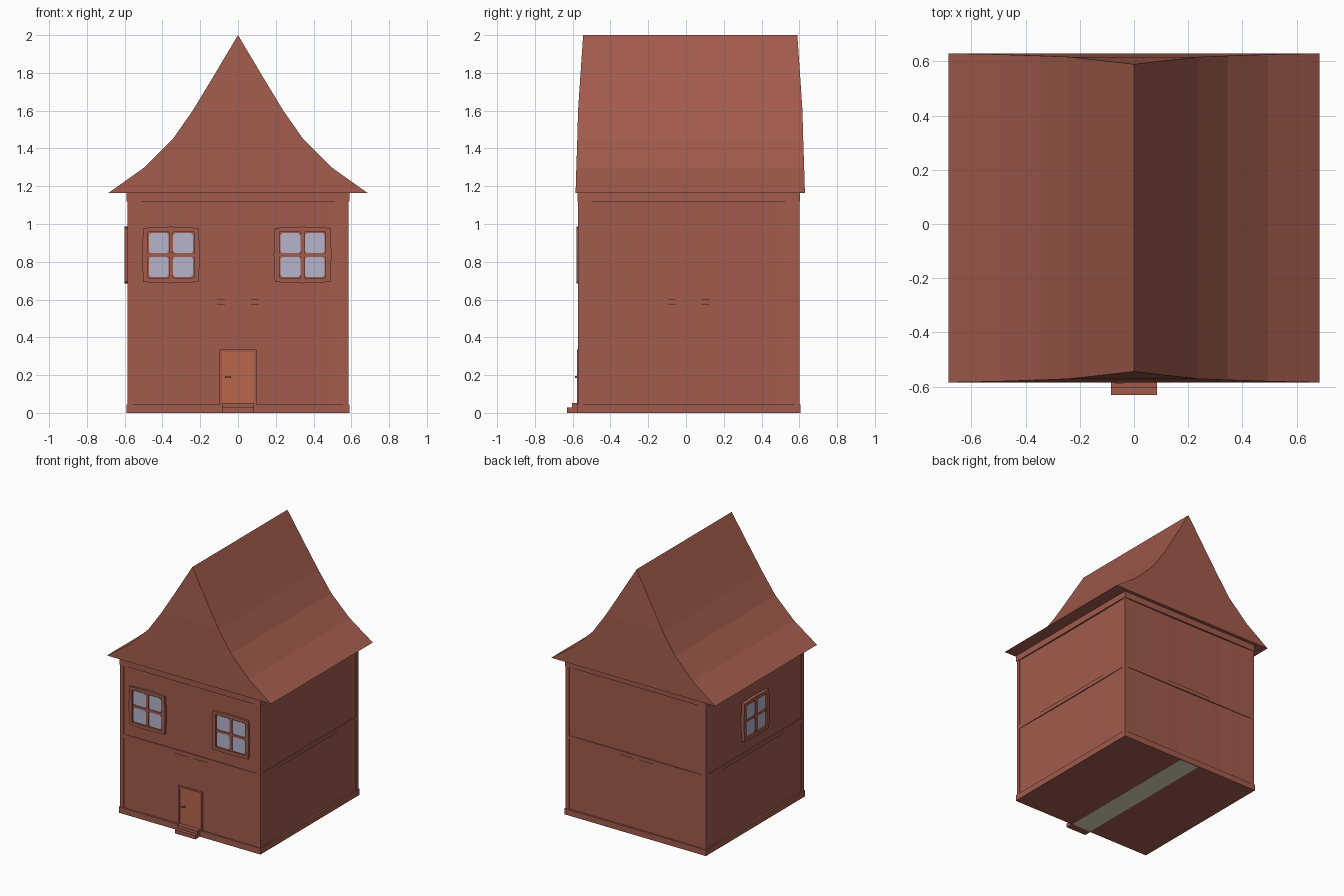
import bpy, bmesh, math
from mathutils import Matrix, Vector

if "Cube" in bpy.data.objects:
    bpy.data.objects.remove(bpy.data.objects["Cube"])


def mat(name, col):
    m = bpy.data.materials.new(name)
    m.diffuse_color = (*col, 1)
    m.use_nodes = True
    m.node_tree.nodes["Principled BSDF"].inputs["Base Color"].default_value = m.diffuse_color
    return m


BRICK = mat("brick red", (0.36, 0.105, 0.073))
DOOR = mat("door orange", (0.48, 0.135, 0.07))
GLASS = mat("window glass", (0.47, 0.46, 0.60))
CREAM = mat("floor cream", (0.75, 0.71, 0.50))

CY = 0.015            # the walls sit a little behind the origin
HX, HY = 0.583, 0.583  # wall half sizes


def finish(name, bm, material, matrix=None):
    bmesh.ops.recalc_face_normals(bm, faces=bm.faces)
    me = bpy.data.meshes.new(name)
    bm.to_mesh(me)
    bm.free()
    me.materials.append(material)
    ob = bpy.data.objects.new(name, me)
    bpy.context.collection.objects.link(ob)
    if matrix is not None:
        ob.matrix_world = matrix
    return ob


def add_box(bm, x0, x1, y0, y1, z0, z1):
    m = Matrix.Translation(((x0 + x1) / 2, (y0 + y1) / 2, (z0 + z1) / 2))
    bmesh.ops.create_cube(bm, size=1, matrix=m @ Matrix.Diagonal((x1 - x0, y1 - y0, z1 - z0, 1)))


def boxes(name, material, *dims, matrix=None):
    bm = bmesh.new()
    for d in dims:
        add_box(bm, *d)
    return finish(name, bm, material, matrix)


def prism(bm, pts, y0, y1):
    """Outline in x and z, extruded from y0 to y1."""
    a = [bm.verts.new((x, y0, z)) for x, z in pts]
    b = [bm.verts.new((x, y1, z)) for x, z in pts]
    bm.faces.new(a)
    bm.faces.new(b[::-1])
    for i in range(len(pts)):
        j = (i + 1) % len(pts)
        bm.faces.new((a[i], b[i], b[j], a[j]))


# walls: four sides of vertical boards, bowed slightly inwards
bm = bmesh.new()
outline = []
N = 12
for side in range(4):
    rot = Matrix.Rotation(side * math.pi / 2, 3, 'Z')
    for i in range(N):
        t = -1 + 2 * i / N
        bow = 0.006 * (1 - t * t) + (0.0008 if i % 2 else 0)
        outline.append(rot @ Vector((t * HX, -HY + bow, 0)))
low = [bm.verts.new((p.x, p.y + CY, 0.004)) for p in outline]
high = [bm.verts.new((p.x, p.y + CY, 1.165)) for p in outline]
bm.faces.new(low)
bm.faces.new(high)
for i in range(len(outline)):
    j = (i + 1) % len(outline)
    bm.faces.new((low[i], low[j], high[j], high[i]))
finish("walls", bm, BRICK)

# horizontal trim: plinth, floor beam, top band
for name, z0, z1, out in (("plinth", 0, 0.045, 0.008),
                          ("floor_beam", 0.57, 0.60, 0.0015),
                          ("top_band", 1.118, 1.168, 0.006)):
    boxes(name, BRICK, (-HX - out, HX + out, CY - HY - out, CY + HY + out, z0, z1))

# corner posts
boxes("corner_posts", BRICK, *[
    (sx * 0.571 - 0.0145, sx * 0.571 + 0.0145,
     CY + sy * 0.571 - 0.0145, CY + sy * 0.571 + 0.0145, 0.04, 1.13)
    for sx in (-1, 1) for sy in (-1, 1)])

# flared roof, with gables leaning inwards towards the ridge
profile = [(0.685, 1.165, 0.607), (0.495, 1.30, 0.603), (0.345, 1.45, 0.598),
           (0.24, 1.60, 0.594), (0.14, 1.765, 0.583), (0, 2.0, 0.567)]
bm = bmesh.new()
rings = [[bm.verts.new((sx * x, 0.0225 + sy * d, z))
          for sx, sy in ((-1, -1), (1, -1), (1, 1), (-1, 1))]
         for x, z, d in profile[:-1]]
x, z, d = profile[-1]
front, back = (bm.verts.new((0, 0.0225 + s * d, z)) for s in (-1, 1))
bm.faces.new(rings[0])
for a, b in zip(rings, rings[1:]):
    for i in range(4):
        j = (i + 1) % 4
        bm.faces.new((a[i], a[j], b[j], b[i]))
a = rings[-1]
bm.faces.new((a[0], a[1], front))
bm.faces.new((a[1], a[2], back, front))
bm.faces.new((a[2], a[3], back))
bm.faces.new((a[3], a[0], front, back))
finish("roof", bm, BRICK)


# windows: local front is -y, origin at the middle on the wall
def window(name, matrix):
    R, r, out = 0.147, 0.122, 0.015
    bm = bmesh.new()
    for s in (-1, 1):
        # side and head/sill pieces, bulging slightly in the middle
        prism(bm, [(s * r, -R + 0.004), (s * R, -R + 0.004), (s * (R + 0.006), 0),
                   (s * R, R - 0.004), (s * r, R - 0.004)], -out, 0.02)
        prism(bm, [(-R, s * r), (-R, s * (R - 0.004)), (0, s * (R + 0.003)),
                   (R, s * (R - 0.004)), (R, s * r)], -out, 0.02)
    # backing board and glazing bars
    add_box(bm, -R + 0.01, R - 0.01, -0.003, 0.02, -R + 0.01, R - 0.01)
    add_box(bm, -0.011, 0.011, -0.012, 0, -r, r)
    add_box(bm, -r, r, -0.010, 0, -0.009, 0.009)
    finish(name + "_frame", bm, BRICK, matrix)
    bm = bmesh.new()
    w, h, c = 0.052, 0.053, 0.010
    for sx in (-1, 1):
        for sz in (-1, 1):
            pts = [(-w + c, -h), (w - c, -h), (w, -h + c), (w, h - c),
                   (w - c, h), (-w + c, h), (-w, h - c), (-w, -h + c)]
            prism(bm, [(x + sx * 0.064, z + sz * 0.063) for x, z in pts], -0.006, 0)
    finish(name + "_panes", bm, GLASS, matrix)


wall_y = CY - HY + 0.003
window("front_left_window", Matrix.Translation((-0.355, wall_y, 0.836)))
window("front_right_window", Matrix.Translation((0.342, wall_y, 0.836)))
window("left_side_window",
       Matrix.Translation((-HX - 0.004, 0.015, 0.836)) @ Matrix.Rotation(-math.pi / 2, 4, 'Z'))

# door with frame, handle and steps
boxes("door_frame", BRICK, (-0.099, -0.086, -0.577, -0.55, 0.03, 0.335),
      (0.086, 0.099, -0.577, -0.55, 0.03, 0.335), (-0.099, 0.099, -0.577, -0.55, 0.322, 0.335))
boxes("door", DOOR, (-0.087, 0.087, -0.570, -0.55, 0.03, 0.323))
boxes("door_panel_bar", DOOR, (0.06, 0.066, -0.572, -0.56, 0.04, 0.32))
boxes("door_handle", BRICK, (-0.068, -0.038, -0.588, -0.582, 0.186, 0.195),
      (-0.046, -0.038, -0.584, -0.565, 0.186, 0.195))
boxes("steps", BRICK, (-0.085, 0.085, -0.63, -0.56, 0, 0.028),
      (-0.085, 0.085, -0.603, -0.56, 0.028, 0.053))

# pale strip under the floor
boxes("floor_strip", CREAM, (-0.08, 0.08, -0.57, 0.60, -0.001, 0.004))
